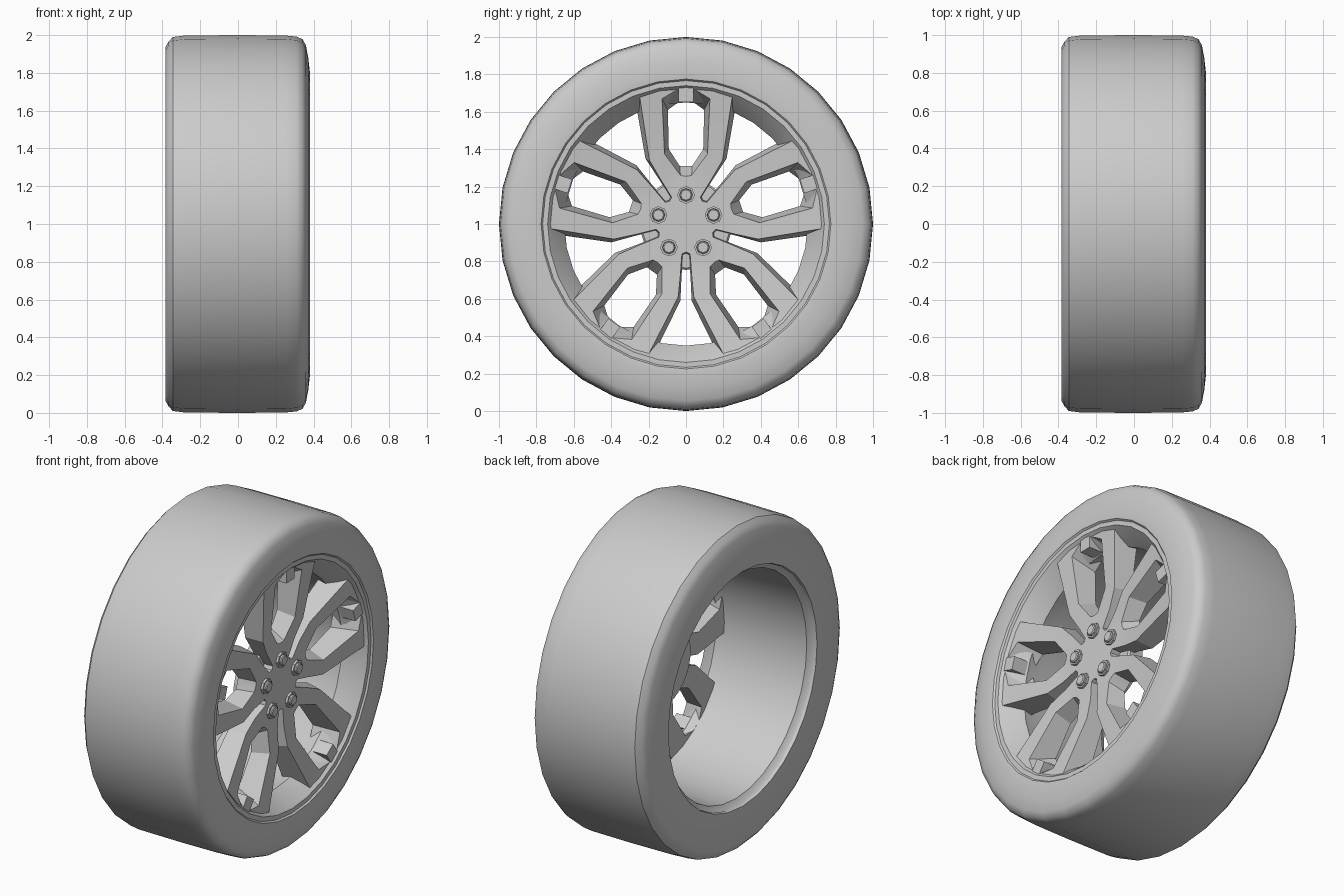
import bpy, bmesh
from math import sin, cos, pi, radians
from mathutils import Matrix, Vector

if "Cube" in bpy.data.objects:
    bpy.data.objects.remove(bpy.data.objects["Cube"])

CENTRE = Vector((0, 0, 1))


def finish(name, bm, angle=30):
    bmesh.ops.remove_doubles(bm, verts=bm.verts, dist=1e-4)
    bmesh.ops.recalc_face_normals(bm, faces=bm.faces)
    bmesh.ops.translate(bm, verts=bm.verts, vec=CENTRE)
    me = bpy.data.meshes.new(name)
    bm.to_mesh(me)
    bm.free()
    ob = bpy.data.objects.new(name, me)
    bpy.context.collection.objects.link(ob)
    bpy.ops.object.select_all(action='DESELECT')
    ob.select_set(True)
    bpy.context.view_layer.objects.active = ob
    bpy.ops.object.shade_smooth_by_angle(angle=radians(angle))
    return ob


def lathe(bm, profile, n, cy=0, cz=0):
    """Revolve (x, radius) points about an axis parallel to x."""
    rings = [[bm.verts.new((x, cy + r * sin(2 * pi * i / n), cz + r * cos(2 * pi * i / n)))
              for i in range(n)] for x, r in profile]
    for a, b in zip(rings, rings[1:]):
        for i in range(n):
            j = (i + 1) % n
            bm.faces.new((a[i], a[j], b[j], b[i]))
    return rings


# Tyre
bm = bmesh.new()
lathe(bm, [(.365, .765), (.377, .775), (.38, .81), (.372, .88), (.36, .945), (.342, .978),
           (.31, .992), (.25, .998), (0, 1), (-.28, .998), (-.345, .99), (-.368, .965),
           (-.385, .935), (-.385, .72), (-.37, .715)], 32)
finish("tyre", bm, 40)

# Rim barrel with front lip and rear flange
bm = bmesh.new()
lathe(bm, [(.34, .785), (.367, .772), (.367, .74), (.31, .69), (.25, .65), (.15, .665),
           (-.34, .685), (-.36, .715), (-.38, .725)], 32)
finish("rim", bm)

# Spoke face: one half sector, mirrored and repeated five times
D = Vector((cos(radians(54)), sin(radians(54))))
N = Vector((-D.y, D.x))


def a(lat, r):          # measured from the small window axis
    return Vector((lat, r))


def b(lat, r):          # measured from the large window axis
    return D * r + N * lat


FRONT = [a(0, 0), a(0, .255), a(.03, .26), a(.115, .375), a(.128, .67), a(.045, .72), a(0, .72),
         a(0, .75), a(.12, .743), b(.207, .71), b(.042, .39), b(.03, .27), b(.022, .16), b(0, .15)]
BACK = [a(0, 0), a(0, .31), a(.033, .31), a(.092, .40), a(.097, .61), a(.035, .655), a(0, .655),
        a(0, .70), a(.12, .69), b(.155, .665), b(.03, .41), b(.024, .28), b(.016, .17), b(0, .16)]
HUB_FACE = [0, 1, 2, 11, 12, 13]
SPOKE_FACE = list(range(2, 12))
AXIS_EDGES = {0, 6, 13}


def front_x(p):
    return .29 + max(0, p.length - .27) * .13


bm = bmesh.new()
for k in range(5):
    rot = Matrix.Rotation(2 * pi * k / 5, 3, 'X')
    for s in (1, -1):
        f = [bm.verts.new(rot @ Vector((front_x(p), s * p.x, p.y))) for p in FRONT]
        g = [bm.verts.new(rot @ Vector((.2, s * p.x, p.y))) for p in BACK]
        bm.faces.new([f[i] for i in HUB_FACE])
        bm.faces.new([f[i] for i in SPOKE_FACE])
        bm.faces.new(g[::-1])
        for i in range(len(f)):
            if i not in AXIS_EDGES:
                j = (i + 1) % len(f)
                bm.faces.new((f[i], g[i], g[j], f[j]))
finish("spokes", bm, 15)

# Hub plate behind the spokes
bm = bmesh.new()
rings = lathe(bm, [(.235, .235), (.225, .245), (.14, .245)], 32)
bm.faces.new(rings[0])
bm.faces.new(rings[-1])
finish("hub", bm)

# Lug nuts with collars
bm = bmesh.new()
for k in range(5):
    t = 2 * pi * k / 5
    rings = lathe(bm, [(.28, .047), (.304, .047), (.304, .036), (.298, .034),
                       (.312, .034), (.317, .028)], 8, .155 * sin(t), .155 * cos(t))
    bm.faces.new(rings[-1])
finish("lug_nuts", bm)

# Small tabs at the outer end of each narrow window
bm = bmesh.new()
for k in range(5):
    m = (Matrix.Rotation(2 * pi * k / 5, 4, 'X') @ Matrix.Translation((.305, 0, .695))
         @ Matrix.Diagonal((.1, .078, .085, 1)))
    bmesh.ops.create_cube(bm, size=1, matrix=m)
finish("rim_tabs", bm)
